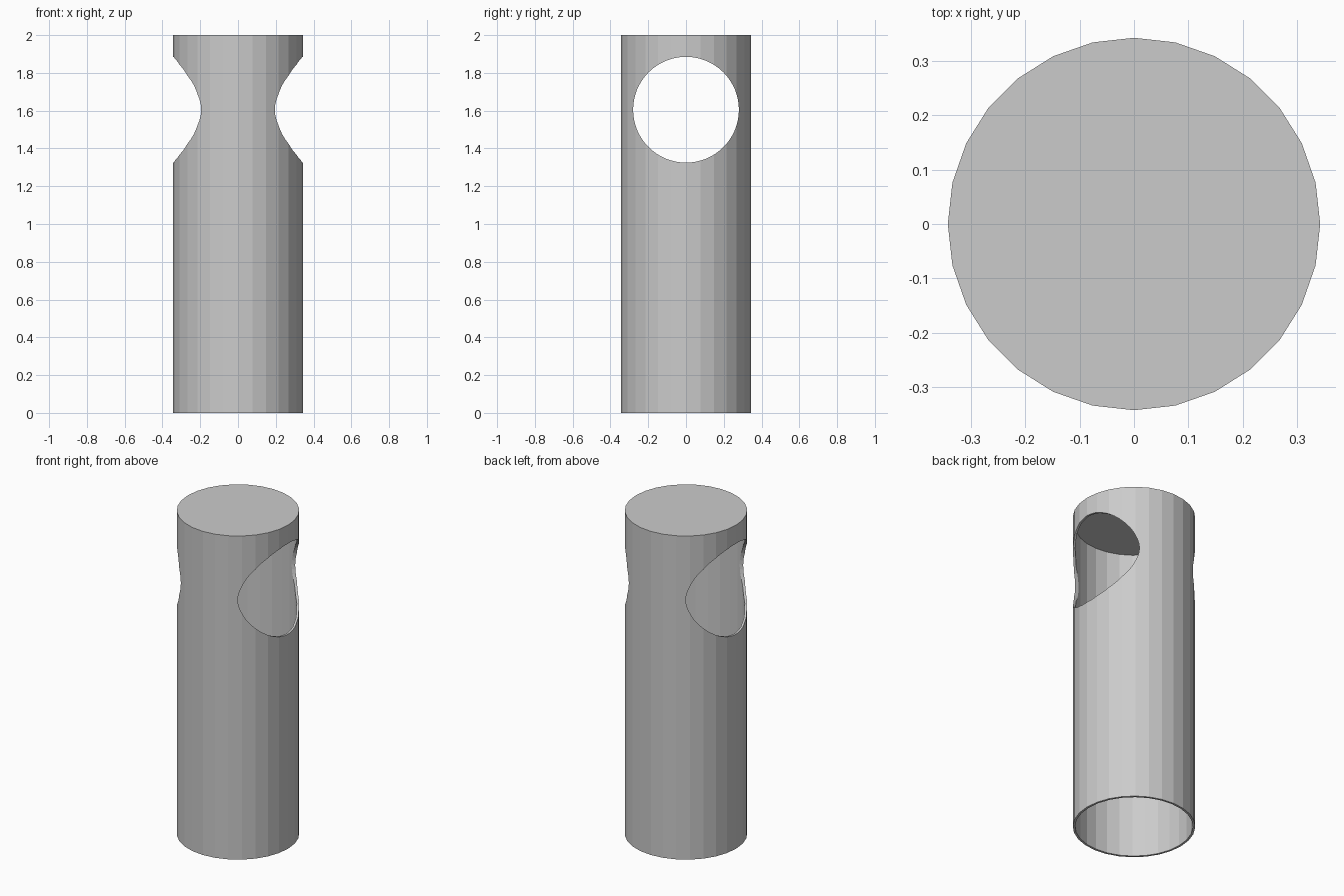
import bpy, bmesh
from math import radians, pi, cos, sin

if "Cube" in bpy.data.objects:
    bpy.data.objects.remove(bpy.data.objects["Cube"])

SIDES = 28
# Tube shell: profile (radius, z) from inner ceiling, down the inside, up the outside
profile = [(0.330, 1.945), (0.330, 0.0), (0.343, 0.0), (0.343, 2.0)]
bm = bmesh.new()
rings = [[bm.verts.new((r * cos(2 * pi * i / SIDES), r * sin(2 * pi * i / SIDES), z))
          for i in range(SIDES)] for r, z in profile]
for a, b in zip(rings, rings[1:]):
    for i in range(SIDES):
        j = (i + 1) % SIDES
        bm.faces.new((a[i], a[j], b[j], b[i]))
bm.faces.new(rings[0])
bm.faces.new(rings[-1])
bmesh.ops.recalc_face_normals(bm, faces=bm.faces)
mesh = bpy.data.meshes.new("tube")
bm.to_mesh(mesh)
bm.free()
tube = bpy.data.objects.new("tube", mesh)
bpy.context.collection.objects.link(tube)

# Round side opening cut straight through along x
bpy.ops.mesh.primitive_cylinder_add(vertices=64, radius=0.28, depth=2,
                                    location=(0, 0, 1.605), rotation=(0, radians(90), 0))
cutter = bpy.context.object
cutter.name = "opening_cutter"
cutter.hide_render = True

cut = tube.modifiers.new("opening", 'BOOLEAN')
cut.operation = 'DIFFERENCE'
cut.solver = 'EXACT'
cut.object = cutter
bpy.context.view_layer.objects.active = tube
bpy.ops.object.modifier_apply(modifier=cut.name)
bpy.data.objects.remove(cutter)
